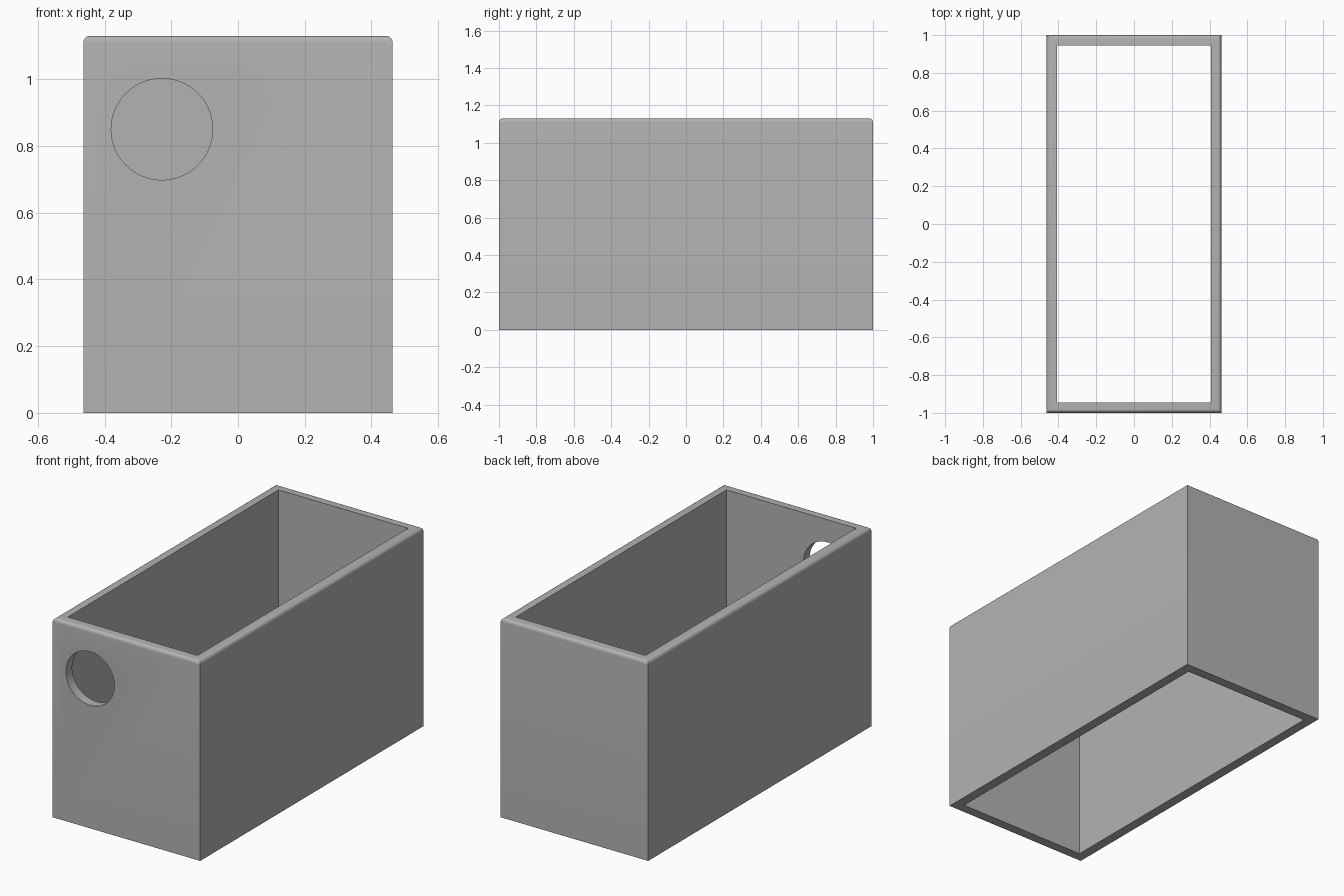
import bpy
import bmesh
from math import radians
from mathutils import Matrix

WIDTH, LENGTH, HEIGHT = 0.926, 2.0, 1.13
WALL = 0.056
ROUND = 0.02

if "Cube" in bpy.data.objects:
    bpy.data.objects.remove(bpy.data.objects["Cube"])

grey = bpy.data.materials.new("grey")
grey.use_nodes = True
colour = (0.45, 0.45, 0.45, 1)
grey.diffuse_color = colour
grey.node_tree.nodes["Principled BSDF"].inputs["Base Color"].default_value = colour


def make_object(name, bm):
    mesh = bpy.data.meshes.new(name)
    bm.to_mesh(mesh)
    bm.free()
    mesh.materials.append(grey)
    obj = bpy.data.objects.new(name, mesh)
    bpy.context.collection.objects.link(obj)
    return obj


def box(x, y, z, centre_z):
    bm = bmesh.new()
    bmesh.ops.create_cube(bm, size=1, matrix=Matrix.Translation((0, 0, centre_z))
                          @ Matrix.Diagonal((x, y, z, 1)))
    return bm


# Outer body with a rounded top rim
bm = box(WIDTH, LENGTH, HEIGHT, HEIGHT / 2)
rim = [e for e in bm.edges if all(v.co.z > HEIGHT / 2 for v in e.verts)]
bmesh.ops.bevel(bm, geom=rim, offset=ROUND, segments=6, profile=0.5, affect="EDGES")
body = make_object("open_box", bm)

# Cavity running right through from top to bottom
cavity = make_object("cavity_cutter",
                     box(WIDTH - 2 * WALL, LENGTH - 2 * WALL, HEIGHT * 2, HEIGHT / 2))

# Round hole in the front wall only
bm = bmesh.new()
bmesh.ops.create_cone(bm, cap_ends=True, segments=64, radius1=0.152, radius2=0.152, depth=0.4,
                      matrix=Matrix.Translation((-0.228, -LENGTH / 2, 0.85))
                      @ Matrix.Rotation(radians(90), 4, "X"))
hole = make_object("hole_cutter", bm)

# Cut, then discard the cutters
bpy.context.view_layer.objects.active = body
for cutter in (cavity, hole):
    cutter.hide_render = True
    cut = body.modifiers.new(cutter.name, "BOOLEAN")
    cut.operation = "DIFFERENCE"
    cut.solver = "EXACT"
    cut.object = cutter
    bpy.ops.object.modifier_apply(modifier=cut.name)
    bpy.data.objects.remove(cutter)

bpy.ops.object.select_all(action="DESELECT")
body.select_set(True)
bpy.ops.object.shade_smooth_by_angle(angle=radians(30))
